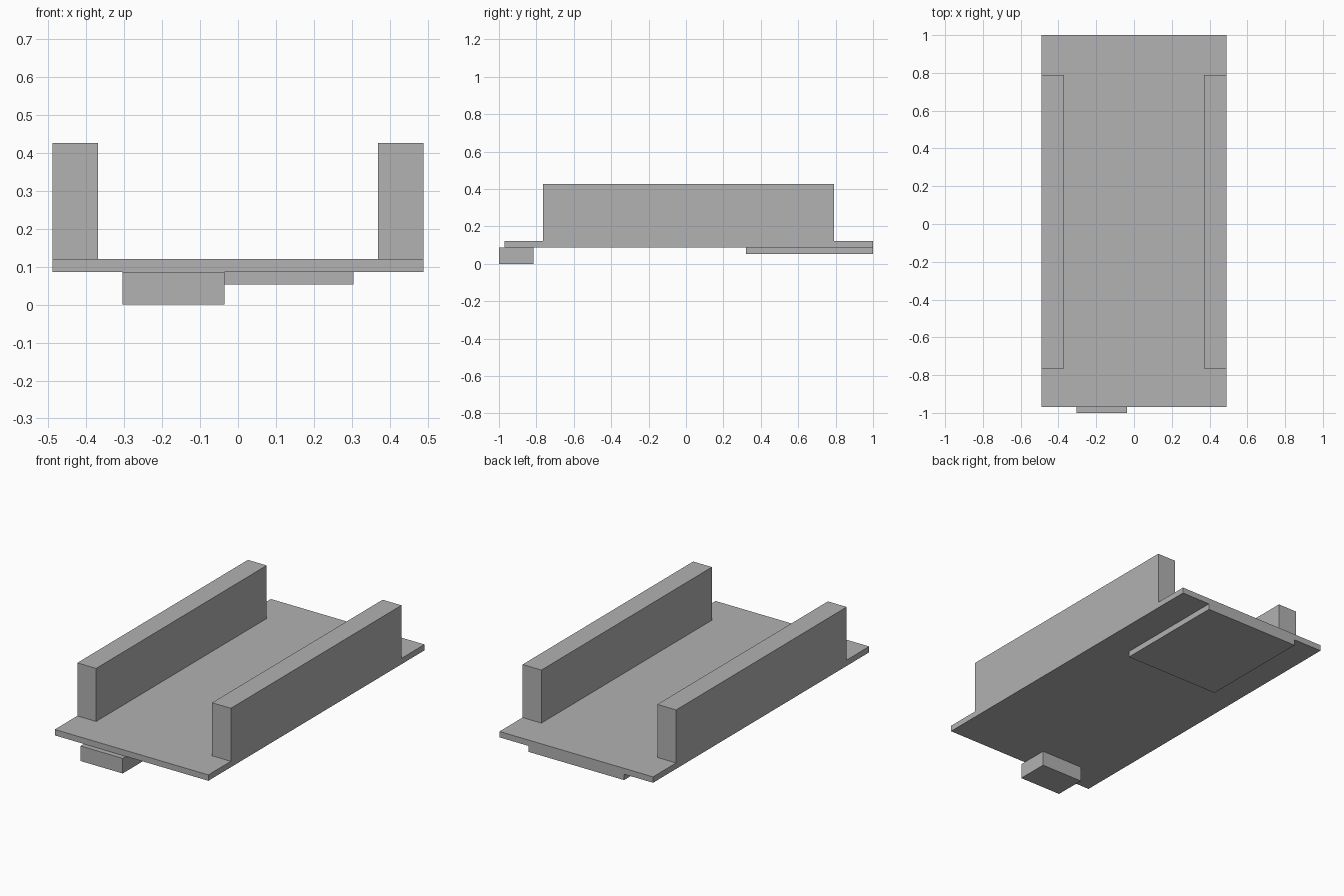
import bpy

if "Cube" in bpy.data.objects:
    bpy.data.objects.remove(bpy.data.objects["Cube"], do_unlink=True)

# Single plain grey
grey = bpy.data.materials.new("plain_grey")
grey.use_nodes = True
colour = (0.445, 0.445, 0.445, 1)
grey.diffuse_color = colour
grey.node_tree.nodes["Principled BSDF"].inputs["Base Color"].default_value = colour


def box(name, low, high):
    """Add a flat-shaded box spanning two opposite corners."""
    centre = [(a + b) / 2 for a, b in zip(low, high)]
    bpy.ops.mesh.primitive_cube_add(size=1, location=centre)
    part = bpy.context.object
    part.name = name
    part.scale = [b - a for a, b in zip(low, high)]
    bpy.ops.object.transform_apply(location=False, rotation=False, scale=True)
    part.data.materials.append(grey)
    return part


floor_bottom, floor_top = 0.087, 0.121
half_width, wall_inner = 0.49, 0.37

# Flat floor panel
box("floor_panel", (-half_width, -0.97, floor_bottom), (half_width, 1.0, floor_top))

# Matching side walls, flush with the panel edges
for name, side in (("left_wall", 1), ("right_wall", -1)):
    xs = sorted((side * wall_inner, side * half_width))
    box(name, (xs[0], -0.765, floor_top), (xs[1], 0.79, 0.427))

# Block under the front edge and thin plate under the back
box("front_foot", (-0.305, -1.0, 0), (-0.036, -0.815, floor_bottom))
box("rear_under_plate", (-0.305, 0.32, 0.053), (0.305, 1.0, floor_bottom))
